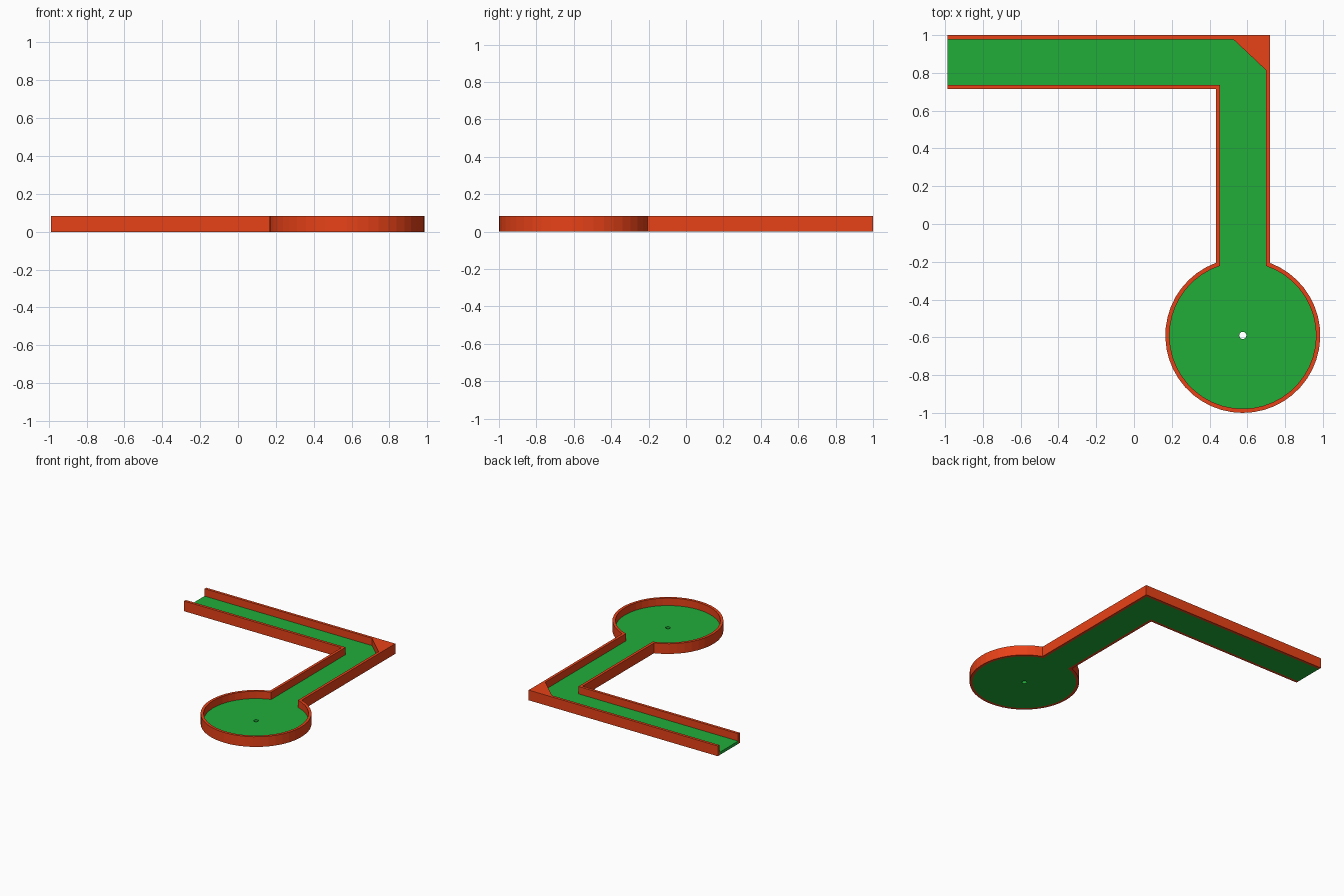
import bpy, bmesh
from math import sin, cos, asin, pi

if "Cube" in bpy.data.objects:
    bpy.data.objects.remove(bpy.data.objects["Cube"])

WALL_H, FLOOR_H = 0.083, 0.023      # heights
CX, CY = 0.576, -0.59               # centre of the round green
SEG = 40


def material(name, rgb):
    m = bpy.data.materials.new(name)
    m.diffuse_color = (*rgb, 1)
    m.use_nodes = True
    m.node_tree.nodes["Principled BSDF"].inputs["Base Color"].default_value = m.diffuse_color
    return m


def arc(radius, x_left, x_right):
    """Arc round the green, from the left lane edge to the right one."""
    a0 = pi / 2 + asin((CX - x_left) / radius)
    a1 = 2 * pi + pi / 2 - asin((x_right - CX) / radius)
    return [(CX + radius * cos(a0 + (a1 - a0) * i / SEG),
             CY + radius * sin(a0 + (a1 - a0) * i / SEG)) for i in range(SEG + 1)]


def add_verts(bm, points):
    return [bm.verts.new((x, y, 0)) for x, y in points]


def finish(bm, height, name, mat, base=0):
    """Extrude the flat faces upward into a solid and link it."""
    new = bmesh.ops.extrude_face_region(bm, geom=bm.faces[:], use_keep_orig=True)["geom"]
    verts = [v for v in new if isinstance(v, bmesh.types.BMVert)]
    bmesh.ops.translate(bm, vec=(0, 0, height), verts=verts)
    bmesh.ops.recalc_face_normals(bm, faces=bm.faces)
    mesh = bpy.data.meshes.new(name)
    bm.to_mesh(mesh)
    bm.free()
    mesh.materials.append(mat)
    obj = bpy.data.objects.new(name, mesh)
    obj.location.z = base
    bpy.context.collection.objects.link(obj)


red = material("brick_red", (0.806, 0.054, 0.009))
green = material("turf_green", (0.015, 0.418, 0.041))

# Matching inner and outer outlines of the border, from lower rail to upper rail
inner = ([(-0.987, 0.737), (0.455, 0.737)] + arc(0.388, 0.455, 0.698)
         + [(0.698, 0.978), (-0.987, 0.978)])
outer = ([(-0.987, 0.715), (0.433, 0.715)] + arc(0.41, 0.433, 0.72)
         + [(0.72, 1.0), (-0.987, 1.0)])

# Border wall
bm = bmesh.new()
a, b = add_verts(bm, inner), add_verts(bm, outer)
for i in range(len(a) - 1):
    bm.faces.new((a[i], a[i + 1], b[i + 1], b[i]))
finish(bm, WALL_H, "border_wall", red)

# Bank-shot block standing on the turf in the corner
bm = bmesh.new()
bm.faces.new(add_verts(bm, [(0.525, 0.978), (0.698, 0.815), (0.698, 0.978)]))
finish(bm, WALL_H - FLOOR_H, "corner_block", red, FLOOR_H)

# Putting surface with the cup hole cut through
bm = bmesh.new()
hole = [(CX + 0.019 * cos(2 * pi * i / 16), CY + 0.019 * sin(2 * pi * i / 16))
        for i in range(16)]
edges = []
for loop in (inner, hole):
    vs = add_verts(bm, loop)
    edges += [bm.edges.new((vs[i - 1], vs[i])) for i in range(len(vs))]
bmesh.ops.triangle_fill(bm, edges=edges, use_beauty=True, normal=(0, 0, 1))
finish(bm, FLOOR_H, "putting_surface", green)
